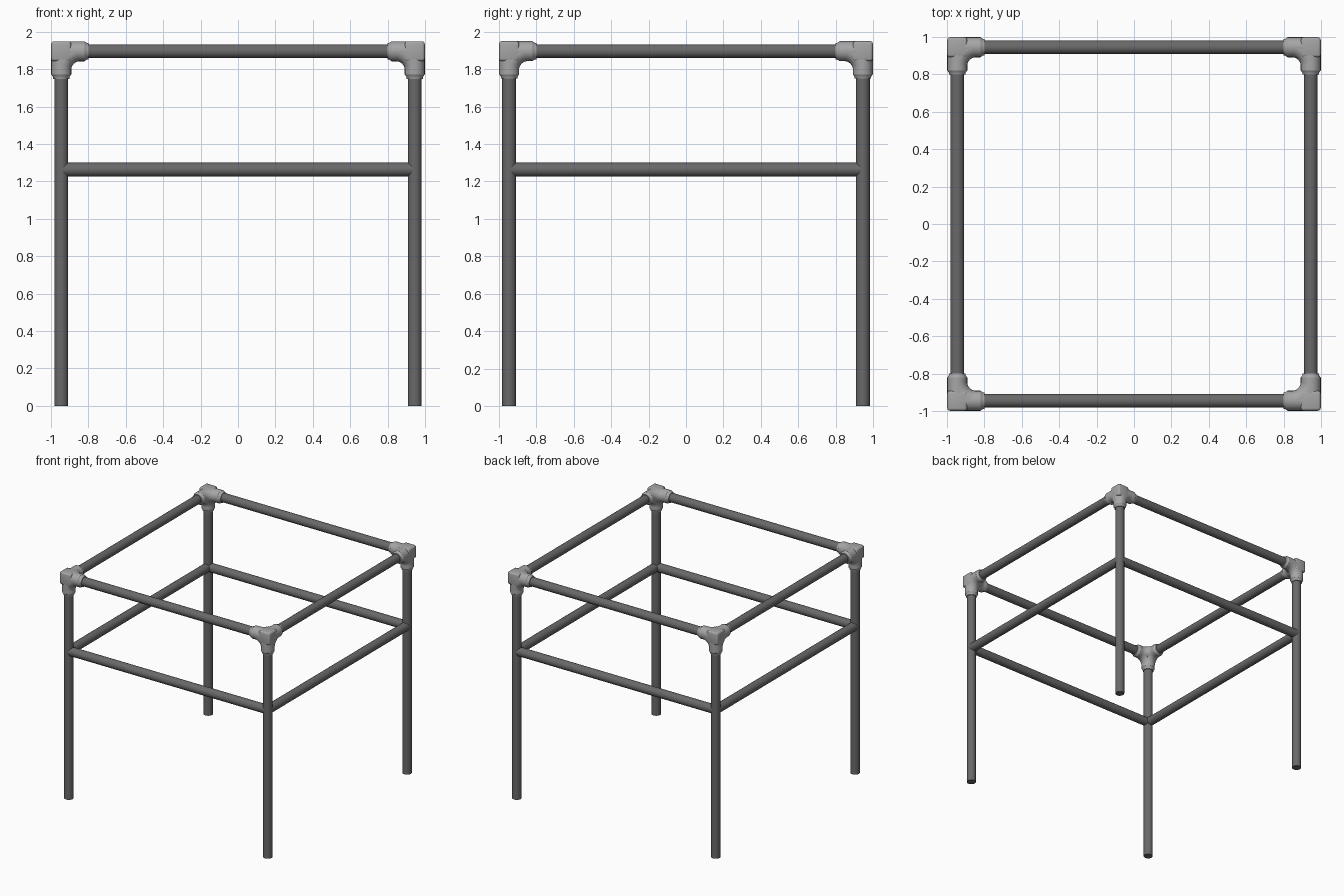
import bpy, bmesh, math
from mathutils import Vector

if "Cube" in bpy.data.objects:
    bpy.data.objects.remove(bpy.data.objects["Cube"])

P = 0.945      # leg / rail centre line
TOP = 1.896    # top rail centre height
MID = 1.263    # middle rail height
R = 0.037      # tube radius
FR = 0.0535    # fitting radius

def material(name, v):
    m = bpy.data.materials.new(name)
    m.diffuse_color = (v, v, v, 1)
    m.use_nodes = True
    m.node_tree.nodes["Principled BSDF"].inputs["Base Color"].default_value = m.diffuse_color
    return m

TUBE = material("dark_steel", 0.14)
CAST = material("cast_grey", 0.38)

def finish(bm, name, mat):
    bmesh.ops.recalc_face_normals(bm, faces=bm.faces)
    me = bpy.data.meshes.new(name)
    bm.to_mesh(me)
    bm.free()
    me.materials.append(mat)
    ob = bpy.data.objects.new(name, me)
    bpy.context.collection.objects.link(ob)
    bpy.ops.object.select_all(action='DESELECT')
    ob.select_set(True)
    bpy.context.view_layer.objects.active = ob
    bpy.ops.object.shade_smooth_by_angle(angle=math.radians(35))
    return ob

def sweep(bm, stations, seg=24):
    """Closed round tube through (centre, direction, radius) stations."""
    rings = []
    for c, d, r in stations:
        d = Vector(d).normalized()
        u = d.orthogonal().normalized() if len(rings) == 0 else (u - d * u.dot(d)).normalized()
        v = d.cross(u)
        rings.append([bm.verts.new(Vector(c) + r * (u * math.cos(t) + v * math.sin(t)))
                      for t in (2 * math.pi * i / seg for i in range(seg))])
    for a, b in zip(rings, rings[1:]):
        for i in range(seg):
            j = (i + 1) % seg
            bm.faces.new((a[i], a[j], b[j], b[i]))
    bm.faces.new(rings[0])
    bm.faces.new(rings[-1])

def tube(name, a, b):
    bm = bmesh.new()
    d = Vector(b) - Vector(a)
    sweep(bm, [(a, d, R), (b, d, R)])
    finish(bm, name, TUBE)

def corner_fitting(name, sx, sy):
    c = Vector((sx * P, sy * P, TOP))
    axes = [Vector((-sx, 0, 0)), Vector((0, -sy, 0)), Vector((0, 0, -1))]
    bm = bmesh.new()
    # bevelled corner block
    g = bmesh.ops.create_cube(bm, size=2 * FR)
    bmesh.ops.translate(bm, verts=g['verts'], vec=c)
    bmesh.ops.bevel(bm, geom=bm.edges[:], offset=0.014, segments=3, profile=0.5, affect='EDGES')
    # sockets with a stepped lip
    for d in axes:
        sweep(bm, [(c, d, FR), (c + d * 0.124, d, FR), (c + d * 0.136, d, 0.045),
                   (c + d * 0.147, d, 0.043)])
    # filleted webs between each pair of sockets
    B = 0.1
    for i in range(3):
        a, b = axes[i], axes[(i + 1) % 3]
        st = []
        for k in range(9):
            t = math.pi / 2 * k / 8
            pos = c + a * B * (1 - math.sin(t)) + b * B * (1 - math.cos(t))
            st.append((pos, -a * math.cos(t) + b * math.sin(t), FR - 0.0005))
        sweep(bm, st)
    finish(bm, name, CAST)

for sx, lr in ((-1, "left"), (1, "right")):
    for sy, fb in ((-1, "front"), (1, "back")):
        tube(f"{fb}_{lr}_leg", (sx * P, sy * P, 0), (sx * P, sy * P, TOP))
        corner_fitting(f"{fb}_{lr}_corner_fitting", sx, sy)

for z, lvl in ((TOP, "top"), (MID, "middle")):
    for s, fb, lr in ((-1, "front", "left"), (1, "back", "right")):
        tube(f"{fb}_{lvl}_rail", (-P, s * P, z), (P, s * P, z))
        tube(f"{lr}_{lvl}_rail", (s * P, -P, z), (s * P, P, z))
